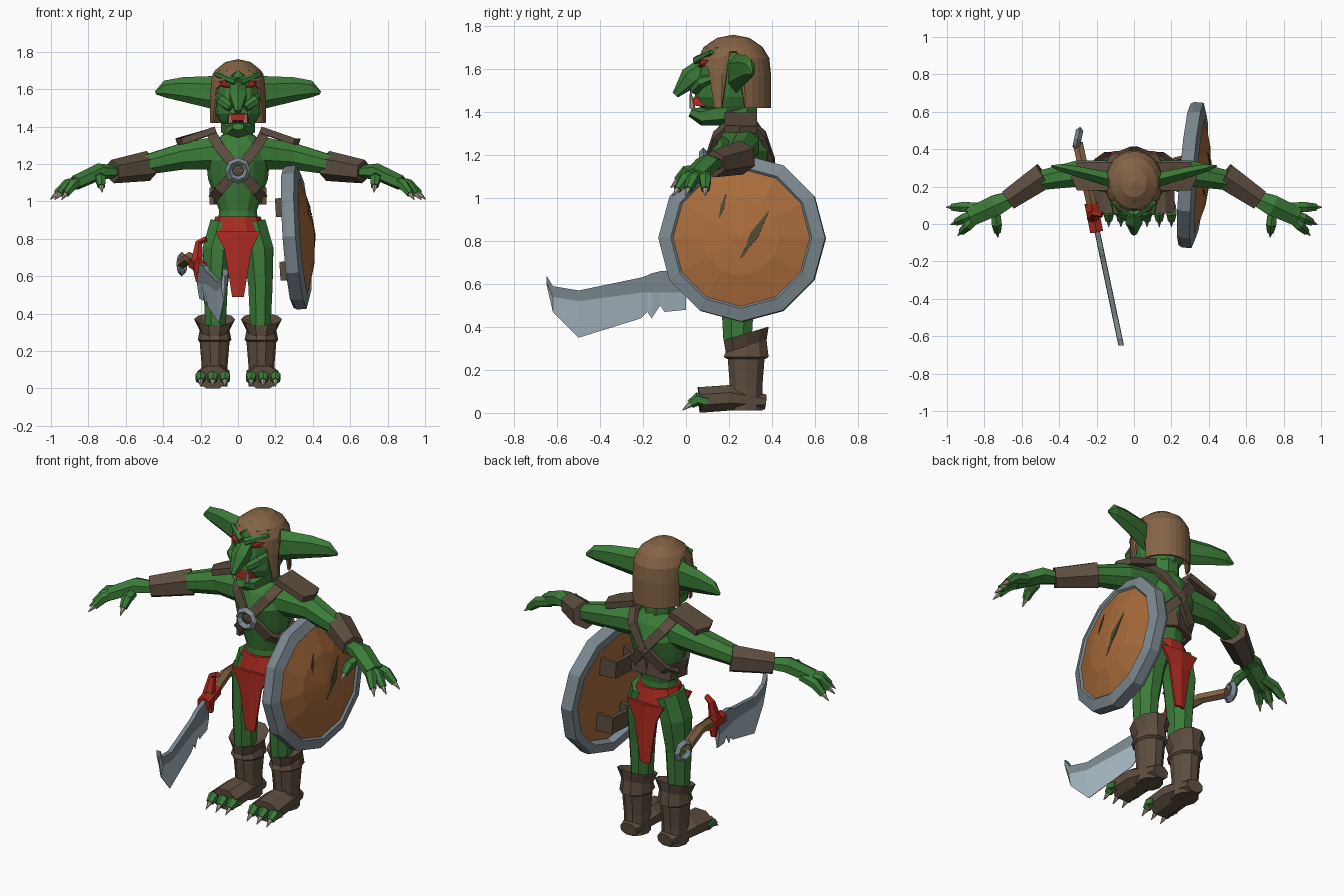
import bpy, bmesh
from math import sin, cos, pi, radians, sqrt
from mathutils import Vector, Matrix

if "Cube" in bpy.data.objects:
    bpy.data.objects.remove(bpy.data.objects["Cube"])

SPINE = .25
SIDES = (("left", 1), ("right", -1))


def material(name, red, green, blue):
    m = bpy.data.materials.new(name)
    m.use_nodes = True
    m.diffuse_color = (red, green, blue, 1)
    m.node_tree.nodes["Principled BSDF"].inputs["Base Color"].default_value = m.diffuse_color
    return m


SKIN = material("green_skin", .045, .2, .04)
LEATHER = material("dark_leather", .11, .075, .05)
HELMET = material("tan_leather", .23, .125, .06)
WOOD = material("orange_wood", .4, .15, .045)
RED = material("red_cloth", .42, .025, .015)
STEEL = material("steel", .2, .25, .28)
EDGE = material("bright_steel", .4, .5, .56)
CLAW = material("bone", .45, .37, .3)
GOUGE = material("dark_gouge", .08, .065, .035)


def finish(name, bm, mats, thick=0, matrix=None):
    """Turn a bmesh into a flat shaded object."""
    bmesh.ops.recalc_face_normals(bm, faces=bm.faces)
    mesh = bpy.data.meshes.new(name)
    bm.to_mesh(mesh)
    bm.free()
    ob = bpy.data.objects.new(name, mesh)
    bpy.context.collection.objects.link(ob)
    for mat in mats if isinstance(mats, list) else [mats]:
        mesh.materials.append(mat)
    if thick:
        solid = ob.modifiers.new("thickness", 'SOLIDIFY')
        solid.thickness, solid.offset = thick, 0
    if matrix:
        ob.matrix_world = matrix
    return ob


def skin(name, rings, mats, rule=None, closed=True, thick=0, matrix=None):
    """Bridge rows of points; rule(row, column) picks the material slot."""
    bm = bmesh.new()
    rows = [[bm.verts.new(p) for p in ring] for ring in rings]
    count = len(rows[0])
    for i, (low, high) in enumerate(zip(rows, rows[1:])):
        for j in range(count if closed else count - 1):
            k = (j + 1) % count
            face = bm.faces.new((low[j], low[k], high[k], high[j]))
            face.material_index = rule(i, j) if rule else 0
    if closed:
        bm.faces.new(rows[0])
        bm.faces.new(rows[-1])
    else:
        bmesh.ops.remove_doubles(bm, verts=bm.verts, dist=.0005)
    return finish(name, bm, mats, thick, matrix)


def loft(name, rings, mats, x=0, y=SPINE, sides=12, **options):
    """Stack horizontal ellipses: height, x radius, y radius."""
    turn = [2 * pi * j / sides for j in range(sides)]
    return skin(name, [[(x + a * cos(t), y + b * sin(t), z) for t in turn]
                       for z, a, b in rings], mats, **options)


def taper(sizes, t):
    """Blend a few sizes evenly along a path."""
    spot = t * (len(sizes) - 1)
    k = min(int(spot), len(sizes) - 2)
    return sizes[k] + (sizes[k + 1] - sizes[k]) * (spot - k)


def limb(name, points, size, mats, sides=6, flat=1, **options):
    """Tube along a path; flat is its height over its width."""
    path = [Vector(p) for p in points]
    last = len(path) - 1
    sizes = size if isinstance(size, tuple) else (size, size)
    upright = abs((path[-1] - path[0]).normalized().z) > .7
    up = Vector((0, 1, 0)) if upright else Vector((0, 0, 1))
    turn = [(2 * j + 1) * pi / sides for j in range(sides)]
    rings = []
    for i, p in enumerate(path):
        along = (path[min(i + 1, last)] - path[max(i - 1, 0)]).normalized()
        side = along.cross(up).normalized()
        top = side.cross(along) * flat
        radius = taper(sizes, i / last) / cos(pi / sides)
        rings.append([p + (side * cos(t) + top * sin(t)) * radius for t in turn])
    return skin(name, rings, mats, **options)


def both(build, name, points, *args, **options):
    """Build a left part and its mirrored right part."""
    for side, s in SIDES:
        build(side + "_" + name, [(s * p[0], *p[1:]) for p in points], *args, **options)


def ring(name, where, turn, radius, mat):
    bpy.ops.mesh.primitive_torus_add(major_segments=8, minor_segments=4, major_radius=radius,
                                     minor_radius=.02, location=where, rotation=turn)
    ob = bpy.context.object
    ob.name = name
    ob.data.materials.append(mat)


def digit(name, root, tip):
    """Bent finger or toe that ends in a claw."""
    root, tip = Vector(root), Vector(tip)
    knuckle = root.lerp(tip, .6) + Vector((0, 0, .02))
    reach = (tip - knuckle).normalized()
    both(limb, name, [root, knuckle, tip], (.025, .027, .018), SKIN)
    both(limb, name + "_claw", [tip - reach * .015, tip + reach * .045], (.016, .002), CLAW)


# Torso and neck
loft("torso", [(.82, .12, .1), (.95, .1, .09), (1.12, .16, .12), (1.22, .17, .15),
               (1.3, .15, .12), (1.36, .08, .08)], SKIN)
limb("neck", [(0, SPINE, 1.3), (0, SPINE, 1.45)], .08, SKIN, sides=8)

# Arms, bracers and hands
both(limb, "arm", [(.1, SPINE, 1.26), (.3, .27, 1.24), (.52, .23, 1.19)], (.09, .07, .05), SKIN, sides=8)
both(limb, "bracer", [(.48, .26, 1.19), (.67, .13, 1.16)], (.07, .055), LEATHER)
both(limb, "palm", [(.65, .14, 1.16), (.74, .1, 1.16), (.87, .04, 1.1)], (.04, .055, .05), SKIN, flat=.7)
for name, x, y in (("outer", .97, .09), ("middle", .95, .01), ("inner", .92, -.04)):
    digit(name + "_finger", (.83, .06 + y / 3, 1.11), (x, y, 1.04))
digit("thumb", (.74, .06, 1.13), (.73, -.04, 1.08))

# Legs, boots and toes
both(limb, "leg", [(.07, .26, .88), (.11, SPINE, .74), (.12, .24, .55), (.12, .24, .34)],
     (.08, .08, .065, .055), SKIN, sides=8, flat=1.2)
for side, s in SIDES:
    boot = loft(side + "_boot", [(.01, .07, .08), (.13, .07, .08), (.25, .08, .09), (.26, .09, .11),
                                 (.31, .08, .1), (.37, .11, .11), (.35, .07, .08)],
                LEATHER, x=s * .125, y=.28, sides=10)
    for v in boot.data.vertices:
        if v.co.z > .3:
            v.co.z += (v.co.y - .28) * .3
both(limb, "foot", [(.12, .37, .05), (.13, .2, .07), (.135, .06, .06)], (.05, .085, .085), LEATHER,
     sides=8, flat=.7)
for name, x in (("inner", .07), ("middle", .135), ("outer", .2)):
    digit(name + "_toe", (x, .1, .05), (x, .02, .04))

# Head, jaw, nose, brows, eyes and ears
loft("head", [(1.37, .06, .07), (1.43, .1, .14), (1.47, .12, .16), (1.62, .14, .14),
              (1.7, .12, .12), (1.73, .06, .08)], SKIN, y=.2)
limb("jaw", [(0, .19, 1.4), (0, .07, 1.38), (0, .02, 1.4)], (.09, .06, .03), SKIN, flat=.6)
limb("nose", [(0, .1, 1.62), (0, .02, 1.56), (0, -.05, 1.48)], (.04, .045, .014), SKIN)
limb("mouth", [(0, .1, 1.45), (0, .02, 1.45)], (.06, .045), RED, sides=4, flat=.4)
both(limb, "tusk", [(.04, .03, 1.42), (.05, .02, 1.5)], (.012, .002), CLAW)
both(limb, "cheek", [(.04, .04, 1.5), (.09, .07, 1.54), (.12, .15, 1.57)], (.02, .025, .01), SKIN)
both(limb, "brow", [(.01, .05, 1.64), (.12, .12, 1.68)], (.02, .01), SKIN)
both(limb, "eye", [(.04, .06, 1.61), (.08, .08, 1.63), (.11, .11, 1.64)], (.003, .016, .003), RED)
both(limb, "ear", [(.1, .23, 1.58), (.3, .28, 1.6), (.39, .3, 1.6), (.44, .31, 1.58)],
     (.04, .028, .02, .004), SKIN, flat=2)


# Helmet: a shell whose rim follows the brow, cheek straps, ear gaps and nape
def helmet_rim(angle):
    turn = min(angle, 360 - angle)
    if turn < 60:
        return 1.7 - turn * .002
    return 1.68 if 75 < turn < 105 else 1.42


def helmet_point(angle, height):
    z = max(height, helmet_rim(angle))
    drop = min(1, (1.755 - z) / .15)
    r = sqrt(1 - (1 - drop) ** 2)
    a = radians(angle)
    return (.15 * r * sin(a), .22 - .17 * r * cos(a), z)


skin("helmet", [[helmet_point(angle, height) for angle in range(0, 361, 12)]
                for height in (1.755, 1.74, 1.7, 1.65, 1.57, 1.4)],
     HELMET, closed=False, thick=.012)

# Chest harness with its buckle ring
for name, facing in (("front_strap", -1), ("back_strap", 1)):
    both(limb, name, [(x, SPINE + facing * depth, z) for x, depth, z in (
        (.14, .03, 1.36), (.1, .11, 1.29), (0, .15, 1.17), (-.1, .1, 1.06), (-.13, .03, 1.02))],
        .027, LEATHER, sides=4, flat=.5)
both(limb, "back_band", [(.14, .2, 1.03), (.12, .32, 1.03), (0, .36, 1.05)], .013, LEATHER, sides=4, flat=3.5)
ring("buckle_ring", (0, .08, 1.165), (pi / 2, 0, 0), .05, STEEL)


# Shoulder pads: leather plates inside a raised steel rim
def pad(name, outline):
    bm = bmesh.new()
    face = bm.faces.new([bm.verts.new((x, y, 1.44 - .35 * abs(x) - 2 * (y - SPINE) ** 2))
                         for x, y in outline])
    bmesh.ops.inset_region(bm, faces=[face], thickness=.025)
    for v in face.verts:
        v.co.z -= .004
    face.material_index = 1
    finish(name, bm, [STEEL, LEATHER], thick=.035)


both(pad, "shoulder_pad", [(.12, .18), (.3, .18), (.33, SPINE), (.3, .33), (.12, .33)])

# Loincloth: waist wrap with a tapering flap in front and behind
loft("waist_cloth", [(.82, .16, .13), (.92, .12, .11)], RED, sides=10)
for name, facing in (("front_flap", -1), ("back_flap", 1)):
    y = SPINE + facing * .13
    skin(name, [[(-w, y, z), (0, y + facing * .01, z), (w, y, z)]
                for w, z in ((.12, .84), (.07, .74), (.03, .49))], RED, closed=False, thick=.016)

# Shield, turned as a lathe facing up and then tilted to the side
tilt = Vector((1, -.085, .07)).to_track_quat('Z', 'Y').to_matrix().to_4x4()
place = Matrix.Translation((.27, .265, .81)) @ tilt
profile = [(.04, .01), (.04, .32), (0, .33), (0, .38), (.02, .39), (.07, .39), (.09, .33),
           (.08, .32), (.12, .18), (.14, .01)]
loft("shield", [(depth, r, r) for depth, r in profile], [WOOD, STEEL], x=0, y=0,
     rule=lambda i, j: int(0 < i < 7), matrix=place)


def gouge(name, start, end, width):
    """Thin dark sliver that follows the bulge of the shield."""
    a, b = Vector(start), Vector(end)
    path = [(*p, .143 - .12 * p.length) for p in (a, (a + b) / 2, b)]
    limb(name, path, (.002, width, .002), GOUGE, sides=4, flat=.2, matrix=place)


gouge("long_gouge", (0, -.1), (.13, .12), .02)
gouge("short_gouge", (-.1, .09), (-.07, .2), .01)
for name, v in (("upper_grip", .16), ("lower_grip", -.18)):
    limb(name, [(-.1, v, .04), (-.08, v, -.04), (.08, v, -.04), (.1, v, .04)], .05, LEATHER,
         sides=4, flat=.25, matrix=place)


# Sword: notched blade with a bright bevel, guard, grip and pommel ring
def blade_ring(y, top, low):
    x = -.205 - .21 * y
    fold = max(low + .01, min(.56, top - .05))
    half = [(.013, top), (.015, fold), (.002, low)]
    return [(x - w, y, z) for w, z in half] + [(x + w, y, z) for w, z in half[::-1]]


stations = [(0, .68, .48), (-.1, .66, .47), (-.12, .66, .5), (-.16, .65, .44), (-.18, .64, .47),
            (-.21, .63, .44), (-.5, .57, .35), (-.62, .59, .47), (-.65, .64, .6)]
skin("blade", [blade_ring(*s) for s in stations], [STEEL, EDGE], rule=lambda i, j: int(0 < j < 4))
limb("guard", [(-.21, .04, .57), (-.22, .04, .68), (-.21, .06, .78), (-.17, .05, .8)],
     (.015, .03, .018, .014), RED)
limb("guard_collar", [(-.2, -.04, .65), (-.23, .11, .67)], .035, RED)
limb("sword_grip", [(-.22, .08, .67), (-.26, SPINE, .7), (-.3, .43, .67)], .027, HELMET)
ring("pommel_ring", (-.3, .455, .665), (0, pi / 2, -.2), .046, STEEL)
